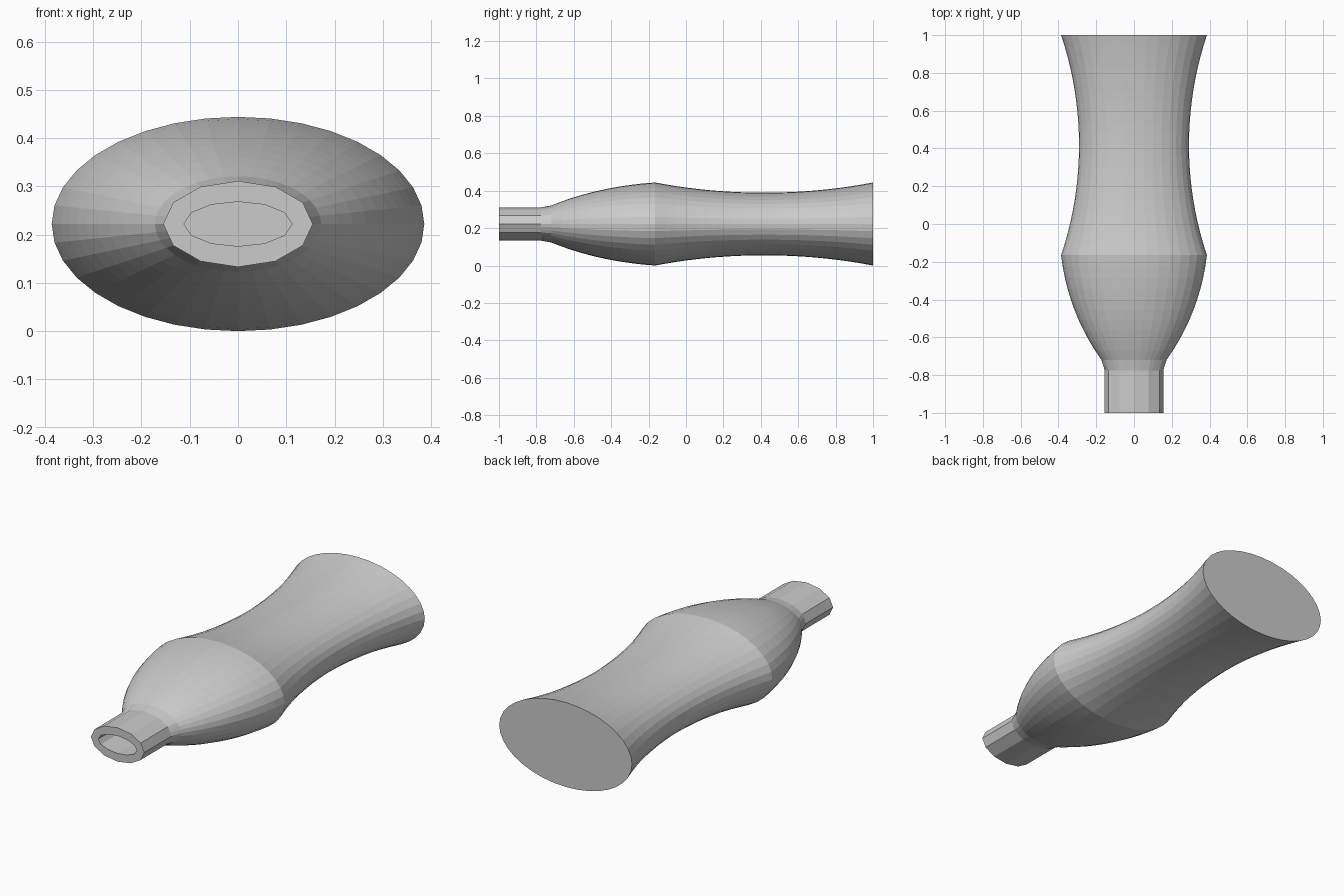
import bpy, bmesh, math

if "Cube" in bpy.data.objects:
    bpy.data.objects.remove(bpy.data.objects["Cube"])

SIDES, NECK_SIDES = 36, 12
RATIO, WALL, MID_Z = 0.575, 0.043, 0.222


def arc(p, q, sag, n):
    """Circular arc between two (y, r) points; positive sag bulges outward."""
    dy, dr = q[0] - p[0], q[1] - p[1]
    c = math.hypot(dy, dr)
    R = (c * c / 4 + sag * sag) / (2 * abs(sag))
    out = []
    for i in range(n + 1):
        t = i / n
        s = (t - 0.5) * c
        h = math.sqrt(R * R - s * s) - (R - abs(sag))
        h = math.copysign(h, sag)
        out.append((p[0] + dy * t - dr / c * h, p[1] + dr * t + dy / c * h))
    return out


def ring(bm, y, a, b, coarse):
    """Elliptical ring; coarse rings lie on a twelve-sided outline."""
    verts, step = [], SIDES // NECK_SIDES
    for i in range(SIDES):
        if coarse:
            k, f = divmod(i, step)
            f /= step
            t0, t1 = (2 * math.pi * j / NECK_SIDES for j in (k, k + 1))
            x = math.cos(t0) * (1 - f) + math.cos(t1) * f
            z = math.sin(t0) * (1 - f) + math.sin(t1) * f
        else:
            t = 2 * math.pi * i / SIDES
            x, z = math.cos(t), math.sin(t)
        verts.append(bm.verts.new((a * x, y, MID_Z + b * z)))
    return verts


# Outer profile: neck, shoulder, convex belly, concave waist, flared base
neck = [(-1.0, 0.155), (-0.775, 0.155)]
profile = neck + arc((-0.72, 0.172), (-0.165, 0.386), 0.038, 10)
profile += arc((-0.165, 0.386), (1.0, 0.386), -0.095, 20)[1:]

bm = bmesh.new()
# Inner cavity from floor to mouth, then outer wall from mouth to base
rings = []
for y, r in reversed(profile):
    rings.append(ring(bm, min(y, 1 - WALL), r - WALL, r * RATIO - WALL, y < -0.75))
for y, r in profile:
    rings.append(ring(bm, y, r, r * RATIO, y < -0.75))
for a, b in zip(rings, rings[1:]):
    for i in range(SIDES):
        j = (i + 1) % SIDES
        bm.faces.new((a[i], a[j], b[j], b[i]))
# Cavity floor and flat base
bm.faces.new(rings[0])
bm.faces.new(rings[-1])
bmesh.ops.recalc_face_normals(bm, faces=bm.faces)

mesh = bpy.data.meshes.new("bottle")
bm.to_mesh(mesh)
bm.free()
bottle = bpy.data.objects.new("bottle", mesh)
bpy.context.collection.objects.link(bottle)
